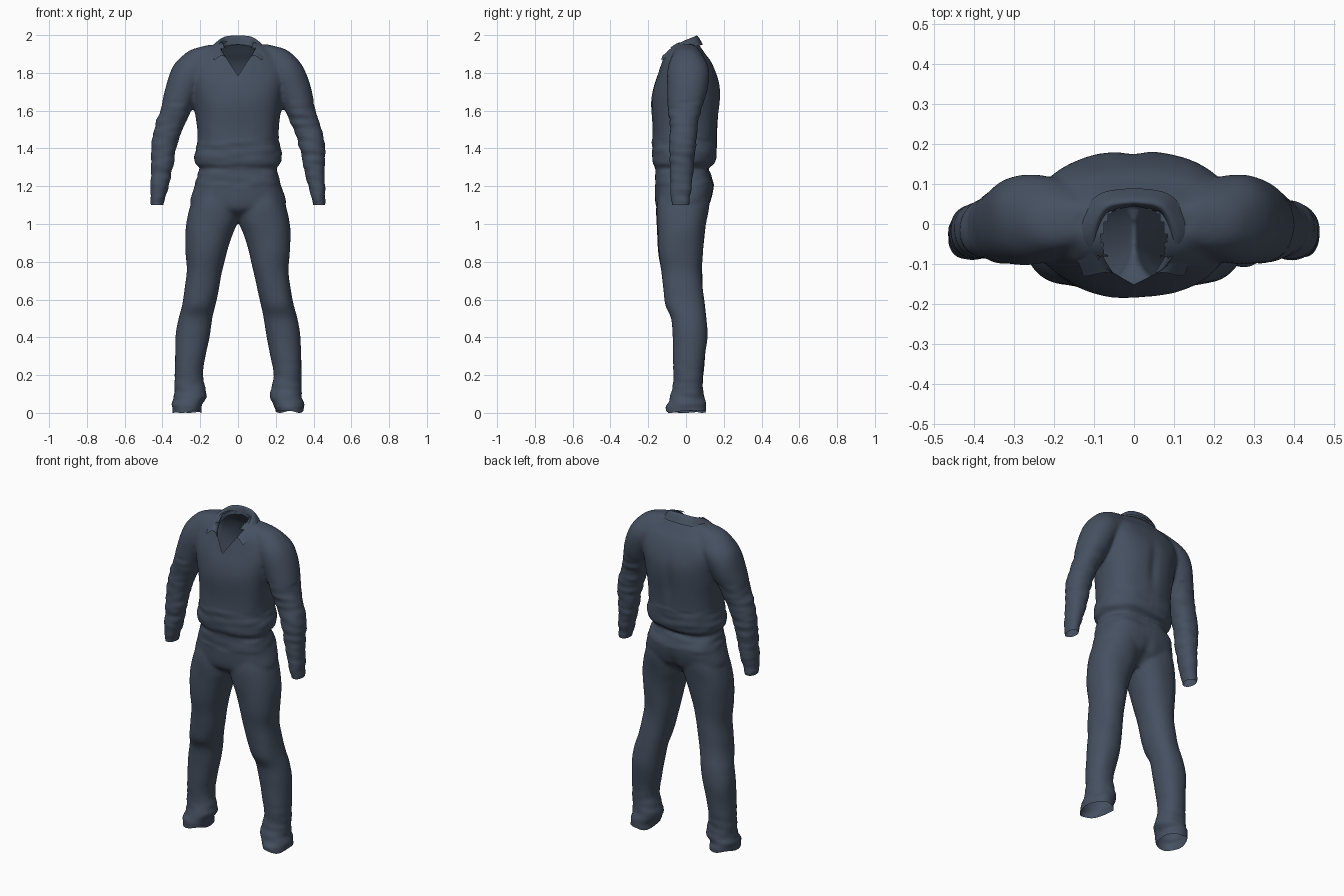
import bpy, bmesh, math
from mathutils import Vector, noise

if "Cube" in bpy.data.objects:
    bpy.data.objects.remove(bpy.data.objects["Cube"])

cloth = bpy.data.materials.new("slate blue cloth")
cloth.diffuse_color = (0.06, 0.08, 0.117, 1)
cloth.use_nodes = True
cloth.node_tree.nodes["Principled BSDF"].inputs["Base Color"].default_value = cloth.diffuse_color


def spline(pts, steps):
    """Catmull-Rom through tuples of any length."""
    out = []
    for i in range(len(pts) - 1):
        p0, p1, p2, p3 = (pts[max(i - 1, 0)], pts[i], pts[i + 1],
                          pts[min(i + 2, len(pts) - 1)])
        for s in range(steps):
            t = s / steps
            out.append([0.5 * (2 * b + (c - a) * t + (2 * a - 5 * b + 4 * c - d) * t * t
                               + (3 * b - a - 3 * c + d) * t ** 3)
                        for a, b, c, d in zip(p0, p1, p2, p3)])
    return out + [list(pts[-1])]


def loft(bm, sections, side=1, power=2.2, n=40):
    """Closed tube of rounded rings: (z, x inner, x outer, y front, y back)."""
    rings = []
    for z, xa, xb, yf, yb in spline(sections, 4):
        ring = []
        for k in range(n):
            a = 2 * math.pi * k / n
            c, s = math.cos(a), math.sin(a)
            px = math.copysign(abs(c) ** (2 / power), c)
            py = math.copysign(abs(s) ** (2 / power), s)
            x = (xa + xb) / 2 + px * (xb - xa) / 2
            y = (yf + yb) / 2 + py * (yb - yf) / 2
            ring.append(bm.verts.new((side * x, y, z)))
        rings.append(ring)
    faces = [bm.faces.new(rings[0]), bm.faces.new(rings[-1])]
    for r, q in zip(rings, rings[1:]):
        for k in range(n):
            j = (k + 1) % n
            faces.append(bm.faces.new((r[k], r[j], q[j], q[k])))
    bmesh.ops.recalc_face_normals(bm, faces=faces)


def add_object(name, mesh):
    ob = bpy.data.objects.new(name, mesh)
    bpy.context.collection.objects.link(ob)
    return ob


# torso: z, half width, front y, back y
torso = [(1.02, .06, -.07, .05), (1.06, .16, -.13, .09), (1.10, .25, -.158, .125),
         (1.2, .23, -.165, .15), (1.265, .215, -.165, .132), (1.295, .203, -.163, .12),
         (1.32, .225, -.176, .148), (1.36, .232, -.18, .16), (1.45, .215, -.178, .162),
         (1.55, .22, -.18, .17), (1.65, .235, -.182, .18), (1.73, .25, -.17, .18),
         (1.80, .26, -.147, .162), (1.86, .24, -.125, .135), (1.90, .20, -.11, .105),
         (1.94, .15, -.08, .075), (1.965, .09, -.05, .055)]
leg = [(-.03, .2, .345, -.1, .1), (.03, .195, .349, -.102, .102), (.08, .17, .34, -.085, .095),
       (.13, .172, .336, -.07, .09), (.2, .187, .336, -.067, .09), (.3, .172, .334, -.07, .1),
       (.4, .153, .329, -.07, .111), (.5, .135, .315, -.078, .108), (.57, .12, .298, -.108, .1),
       (.65, .103, .282, -.12, .09), (.75, .083, .269, -.132, .086), (.85, .06, .276, -.145, .09),
       (.95, .028, .278, -.153, .1), (1.02, 0, .27, -.156, .11), (1.1, -.01, .25, -.156, .122),
       (1.18, 0, .22, -.14, .12)]
arm = [(1.06, .4, .462, -.08, .015), (1.11, .393, .463, -.08, .017), (1.2, .37, .464, -.086, .03),
       (1.3, .346, .461, -.086, .04), (1.42, .322, .457, -.086, .05), (1.53, .278, .437, -.086, .062),
       (1.62, .24, .408, -.095, .085), (1.70, .205, .389, -.1, .11), (1.78, .16, .367, -.1, .122),
       (1.84, .12, .34, -.092, .117), (1.89, .1, .295, -.075, .092), (1.925, .09, .245, -.055, .065),
       (1.95, .08, .16, -.03, .04)]

bm = bmesh.new()
loft(bm, [(z, -w, w, f, b) for z, w, f, b in torso], power=2.4)
for side in (1, -1):
    loft(bm, leg, side)
    loft(bm, arm, side)
raw = bpy.data.meshes.new("raw suit")
bm.to_mesh(raw)
bm.free()

# fuse the volumes into one continuous cloth surface
suit = add_object("coverall_body", raw)
rm = suit.modifiers.new("fuse", 'REMESH')
rm.mode = 'VOXEL'
rm.voxel_size = 0.01
sm = suit.modifiers.new("soften", 'SMOOTH')
sm.factor = 0.5
sm.iterations = 5
fused = bpy.data.meshes.new_from_object(suit.evaluated_get(bpy.context.evaluated_depsgraph_get()))
suit.modifiers.clear()
suit.data = fused

bm = bmesh.new()
bm.from_mesh(fused)


def cut(co, no, keep):
    faces = [f for f in bm.faces if keep(f.calc_center_median())]
    geom = faces + list({e for f in faces for e in f.edges}) + list({v for f in faces for v in f.verts})
    bmesh.ops.bisect_plane(bm, geom=geom, plane_co=co, plane_no=no)


# open the hems, sleeve ends, neck and V front
V_Z, V_SLOPE = 1.785, 0.66
cut((0, 0, .012), (0, 0, 1), lambda c: c.z < .1)
cut((0, 0, 1.1), (0, 0, 1), lambda c: abs(c.x) > .37 and c.z < 1.2)
for side in (1, -1):
    cut((0, 0, V_Z), (side, 0, -V_SLOPE),
        lambda c: c.y < -.02 and c.z > V_Z - .03 and abs(c.x) < .15)


def is_open(c):
    if c.z < .012 or (abs(c.x) > .37 and c.z < 1.1):
        return True
    if c.y < -.02 and 1.93 > c.z > V_Z and abs(c.x) < (c.z - V_Z) * V_SLOPE:
        return True
    return c.z > 1.88 and (c.x / .08) ** 2 + ((c.y + .035) / .085) ** 2 < 1


bmesh.ops.delete(bm, geom=[f for f in bm.faces if is_open(f.calc_center_median())], context='FACES')
bm.normal_update()


# soft folds: broad creases, bunching at hems and sleeves, centre back valley
def fold(p):
    d = .005 * noise.noise(Vector((p.x * 9, p.y * 9, p.z * 6)))
    bunch = 0
    if p.z < .3:
        bunch = 1 - p.z / .3
    elif abs(p.x) > .27 and 1.1 < p.z < 1.65:
        bunch = .7
    elif abs(p.x) < .26 and 1.2 < p.z < 1.45:
        bunch = .6
    d += .009 * bunch * noise.noise(Vector((p.x * 9 + 4, p.y * 9, p.z * 30)))
    if p.y > .05:
        valley = math.exp(-(p.x / .03) ** 2)
        d -= .01 * valley * (math.exp(-((p.z - 1.6) / .15) ** 2) + math.exp(-((p.z - 1.08) / .07) ** 2))
    return d


moves = [(v, v.normal * fold(v.co)) for v in bm.verts]
for v, m in moves:
    v.co += m
    v.co.z = max(v.co.z, 0)
for v in bm.verts:
    if v.co.z < .0135 and v.is_boundary:
        v.co.z = .006 + .006 * math.sin(v.co.x * 40 + v.co.y * 25)
bm.to_mesh(fused)
bm.free()

# folded collar: stand, fold line and outer edge, from centre back to front tip
rows = [[(0, .045, 1.95), (.07, .02, 1.94), (.084, -.06, 1.91), (.05, -.125, 1.855)],
        [(0, .05, 2.024), (.068, .038, 2.015), (.098, -.035, 1.975), (.078, -.118, 1.91)],
        [(0, .09, 1.95), (.095, .07, 1.945), (.15, -.03, 1.928), (.125, -.135, 1.862)]]
bm = bmesh.new()
grid = []
for row in rows:
    half = spline(row, 6)
    full = [(-x, y, z) for x, y, z in reversed(half[1:])] + half
    grid.append([bm.verts.new(p) for p in full])
for a, b in zip(grid, grid[1:]):
    for i in range(len(a) - 1):
        bm.faces.new((a[i], b[i], b[i + 1], a[i + 1]))
bmesh.ops.recalc_face_normals(bm, faces=bm.faces)
me = bpy.data.meshes.new("collar")
bm.to_mesh(me)
bm.free()
collar = add_object("folded_collar", me)
sub = collar.modifiers.new("round", 'SUBSURF')
sub.levels = sub.render_levels = 2

for ob in (suit, collar):
    ob.data.materials.clear()
    ob.data.materials.append(cloth)
    for p in ob.data.polygons:
        p.use_smooth = True
        p.material_index = 0
